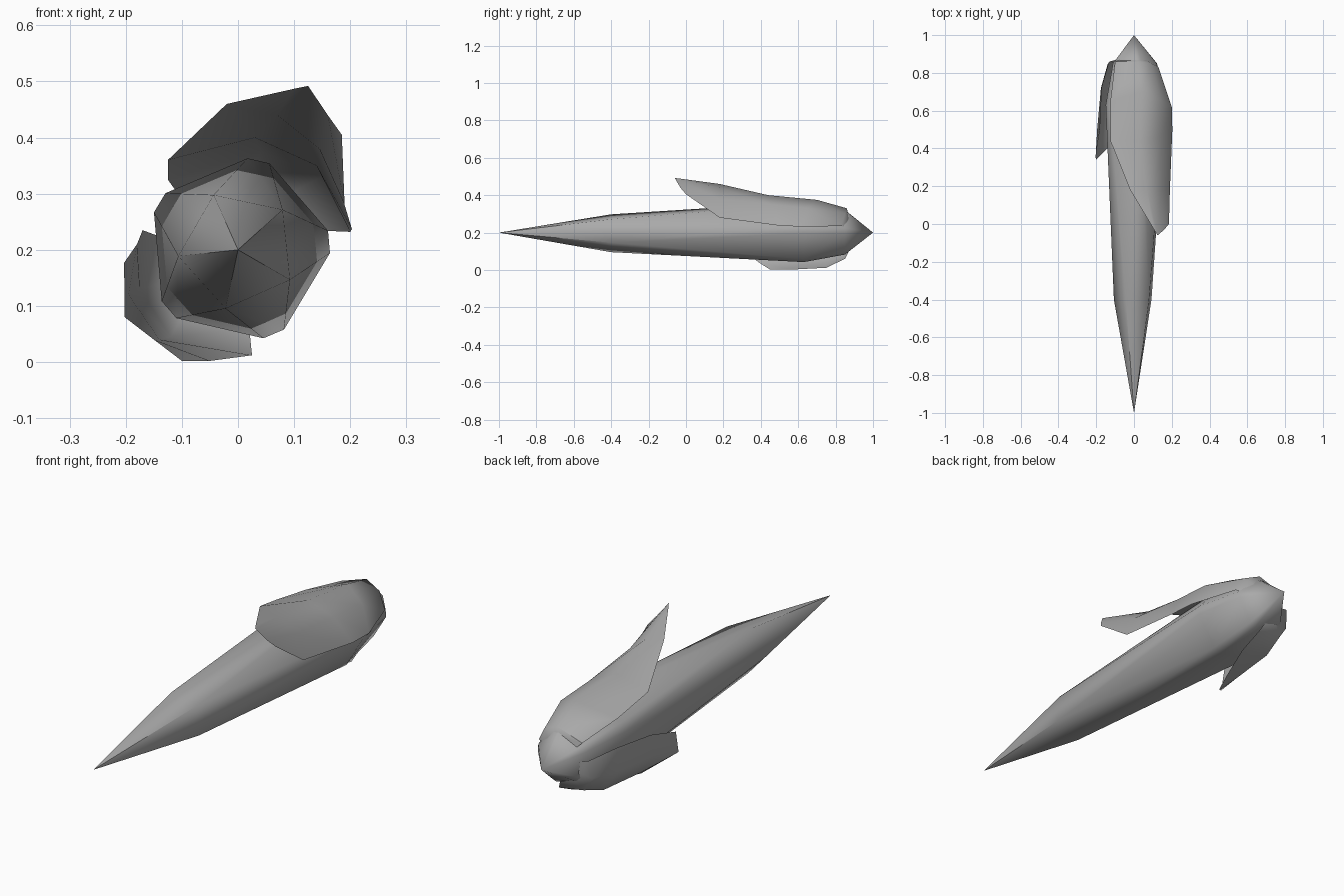
import bpy
import math

cube = bpy.data.objects.get("Cube")
if cube:
    bpy.data.objects.remove(cube, do_unlink=True)

grey = bpy.data.materials.new("plain_grey")
grey.use_nodes = True
colour = (0.4, 0.4, 0.4, 1)
grey.diffuse_color = colour
grey.node_tree.nodes["Principled BSDF"].inputs["Base Color"].default_value = colour


def make(name, verts, faces, angle):
    mesh = bpy.data.meshes.new(name)
    mesh.from_pydata(verts, [], faces)
    mesh.materials.append(grey)
    obj = bpy.data.objects.new(name, mesh)
    bpy.context.collection.objects.link(obj)
    bpy.ops.object.select_all(action="DESELECT")
    obj.select_set(True)
    bpy.context.view_layer.objects.active = obj
    bpy.ops.object.shade_smooth_by_angle(angle=math.radians(angle))
    return obj


def ring(y, radius, degrees):
    return [(radius * math.cos(math.radians(a)), y, 0.2 + radius * math.sin(math.radians(a)))
            for a in degrees]


def sheet(name, rows):
    # Grid of quads through matching rows of points
    n = len(rows[0])
    verts = [p for row in rows for p in row]
    faces = [(r * n + c, r * n + c + 1, (r + 1) * n + c + 1, (r + 1) * n + c)
             for r in range(len(rows) - 1) for c in range(n - 1)]
    return make(name, verts, faces, 60)


# Bud body: a pentagon near the front tip widening to a bevelled pentagon
sides = 5
front = ring(-0.4, 0.107, [-30 + 72 * i for i in range(sides)])
corners = [a for i in range(sides) for a in (-2 + 72 * i, 12 + 72 * i)]
wide = ring(0.63, 0.164, corners)
back = ring(0.85, 0.122, corners)
verts = [(0, -1, 0.2)] + front + wide + back + [(0, 1, 0.2)]
F, W, B, T = 1, 1 + sides, 1 + 3 * sides, 1 + 5 * sides
faces = []
for i in range(sides):
    j = (i + 1) % sides
    faces += [(0, F + i, F + j),
              (F + i, W + 2 * i, W + 2 * i + 1, F + j),
              (F + i, W + (2 * i - 1) % 10, W + 2 * i)]
for i in range(2 * sides):
    j = (i + 1) % (2 * sides)
    faces += [(W + i, B + i, B + j, W + j), (B + i, T, B + j)]
make("bud_body", verts, faces, 60)

# Large upper leaf, flaring away from the body at its free end
sheet("upper_leaf", [
    [(0.10, -0.02, 0.487), (0.125, -0.06, 0.492), (0.16, -0.03, 0.44), (0.185, 0, 0.405)],
    [(-0.02, 0.18, 0.46), (0.07, 0.18, 0.44), (0.145, 0.18, 0.38), (0.19, 0.18, 0.28)],
    [(-0.125, 0.44, 0.36), (0.03, 0.44, 0.40), (0.14, 0.46, 0.35), (0.203, 0.5, 0.237)],
    [(-0.125, 0.65, 0.325), (0.04, 0.70, 0.375), (0.15, 0.65, 0.33), (0.20, 0.62, 0.232)],
    [(-0.10, 0.86, 0.29), (0.02, 0.86, 0.33), (0.09, 0.85, 0.30), (0.13, 0.83, 0.235)],
    [(-0.07, 0.87, 0.26), (0.01, 0.87, 0.29), (0.06, 0.87, 0.27), (0.09, 0.86, 0.23)],
])

# Small lower leaf on the opposite side
sheet("lower_leaf", [
    [(-0.203, 0.36, 0.177), (-0.202, 0.34, 0.08), (-0.15, 0.39, 0.04), (-0.10, 0.45, 0.002)],
    [(-0.18, 0.50, 0.21), (-0.195, 0.50, 0.12), (-0.14, 0.52, 0.04), (-0.05, 0.56, 0.002)],
    [(-0.17, 0.72, 0.235), (-0.175, 0.72, 0.13), (-0.12, 0.74, 0.045), (0.025, 0.75, 0.012)],
    [(-0.13, 0.86, 0.22), (-0.14, 0.845, 0.14), (-0.10, 0.85, 0.08), (0.02, 0.85, 0.06)],
    [(-0.09, 0.87, 0.21), (-0.09, 0.87, 0.16), (-0.06, 0.87, 0.12), (0, 0.87, 0.10)],
])
